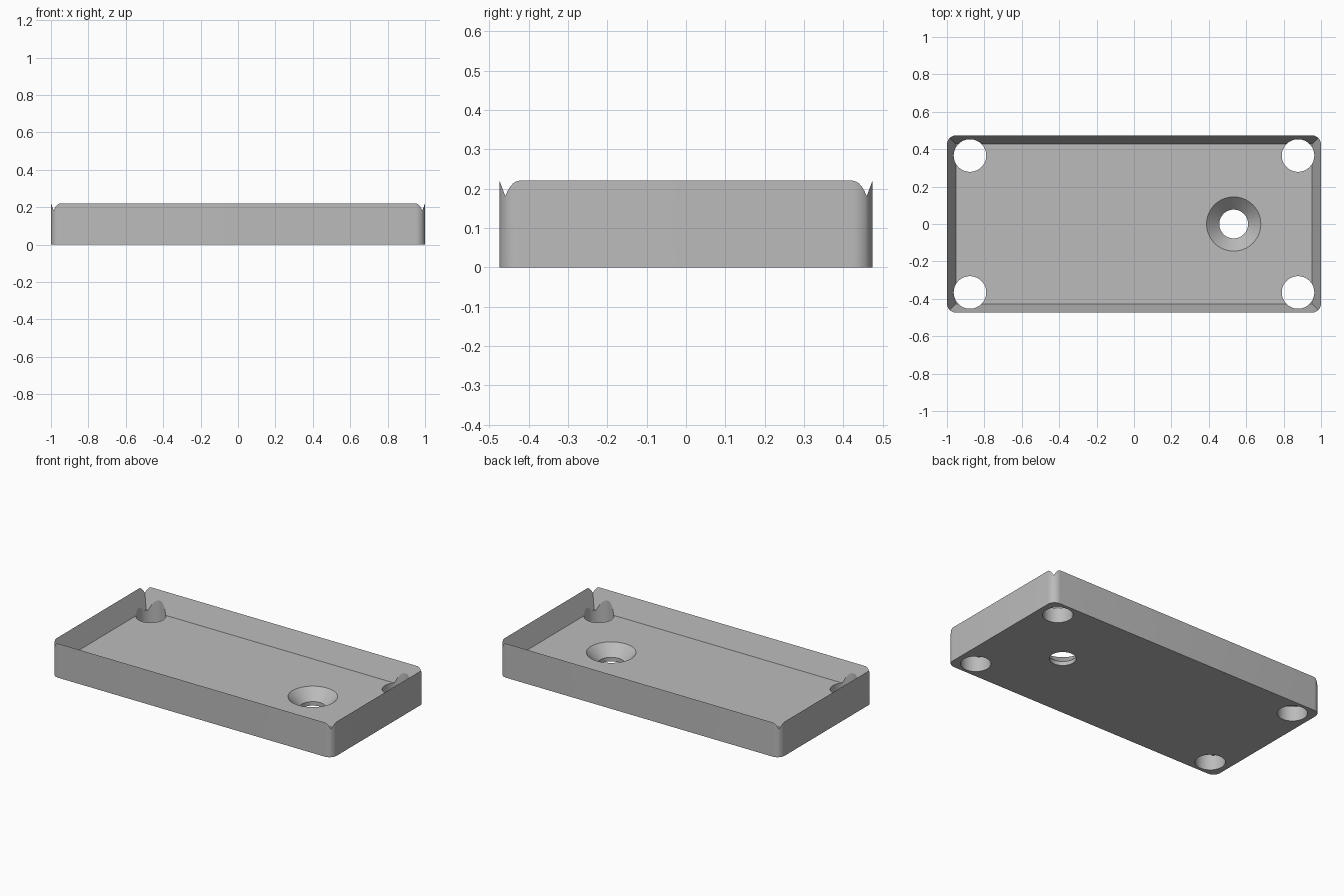
import bpy
import bmesh
from math import cos, sin, tau, radians

if "Cube" in bpy.data.objects:
    bpy.data.objects.remove(bpy.data.objects["Cube"], do_unlink=True)

HALF_X, HALF_Y, HEIGHT = 1.0, 0.474, 0.22
CORNER_R = 0.05                 # rounded vertical corners
FLOOR_Z, WALL_INSET = 0.094, 0.047
HOLE_X, HOLE_Y, HOLE_R = 0.877, 0.366, 0.087
SINK_X, SINK_R, SINK_TOP_R, SINK_Z = 0.533, 0.077, 0.145, 0.026

grey = bpy.data.materials.new("plain grey")
grey.use_nodes = True
colour = (0.5, 0.5, 0.5, 1)
grey.diffuse_color = colour
grey.node_tree.nodes["Principled BSDF"].inputs["Base Color"].default_value = colour


def loft(name, rings):
    """Closed solid through matching rings of points, bottom to top."""
    bm = bmesh.new()
    loops = [[bm.verts.new(p) for p in ring] for ring in rings]
    n = len(loops[0])
    for low, high in zip(loops, loops[1:]):
        for i in range(n):
            j = (i + 1) % n
            bm.faces.new((low[i], low[j], high[j], high[i]))
    bm.faces.new(loops[0][::-1])
    bm.faces.new(loops[-1])
    bmesh.ops.recalc_face_normals(bm, faces=bm.faces)
    mesh = bpy.data.meshes.new(name)
    bm.to_mesh(mesh)
    bm.free()
    mesh.materials.append(grey)
    obj = bpy.data.objects.new(name, mesh)
    bpy.context.collection.objects.link(obj)
    return obj


def circle(x, y, r, z, n=64):
    return [(x + r * cos(tau * i / n), y + r * sin(tau * i / n), z) for i in range(n)]


def rectangle(hx, hy, z):
    return [(-hx, -hy, z), (hx, -hy, z), (hx, hy, z), (-hx, hy, z)]


def rounded_rectangle(hx, hy, r, z, steps=10):
    points = []
    for k, (sx, sy) in enumerate([(1, 1), (-1, 1), (-1, -1), (1, -1)]):
        for i in range(steps + 1):
            a = tau / 4 * (k + i / steps)
            points.append((sx * (hx - r) + r * cos(a), sy * (hy - r) + r * sin(a), z))
    return points


# Solid block, a touch tall so the sloped cavity trims it to a sharp rim
tray = loft("tray", [rounded_rectangle(HALF_X, HALF_Y, CORNER_R, z)
                     for z in (0, HEIGHT + 0.002)])

# Cavity with sloped sides and square corners, which notch the rounded corners
slope = WALL_INSET / (HEIGHT - FLOOR_Z)
rise = 0.1
cutters = [loft("cavity_cutter", [
    rectangle(HALF_X - WALL_INSET, HALF_Y - WALL_INSET, FLOOR_Z),
    rectangle(HALF_X + rise * slope, HALF_Y + rise * slope, HEIGHT + rise)])]

# Four straight corner holes
for sx in (-1, 1):
    for sy in (-1, 1):
        cutters.append(loft("corner_hole_cutter", [
            circle(sx * HOLE_X, sy * HOLE_Y, HOLE_R, z) for z in (-0.1, 0.4)]))

# Countersunk hole, its cone carried on above the floor
spread = (SINK_TOP_R - SINK_R) / (FLOOR_Z - SINK_Z)
cutters.append(loft("countersink_cutter", [
    circle(SINK_X, 0, r, z) for r, z in (
        (SINK_R, -0.1), (SINK_R, SINK_Z),
        (SINK_TOP_R + 0.05 * spread, FLOOR_Z + 0.05))]))

bpy.ops.object.select_all(action='DESELECT')
bpy.context.view_layer.objects.active = tray
tray.select_set(True)
for cutter in cutters:
    mod = tray.modifiers.new("cut", 'BOOLEAN')
    mod.operation = 'DIFFERENCE'
    mod.solver = 'EXACT'
    mod.object = cutter
    bpy.ops.object.modifier_apply(modifier=mod.name)
    bpy.data.objects.remove(cutter, do_unlink=True)

bpy.ops.object.shade_smooth_by_angle(angle=radians(20))
